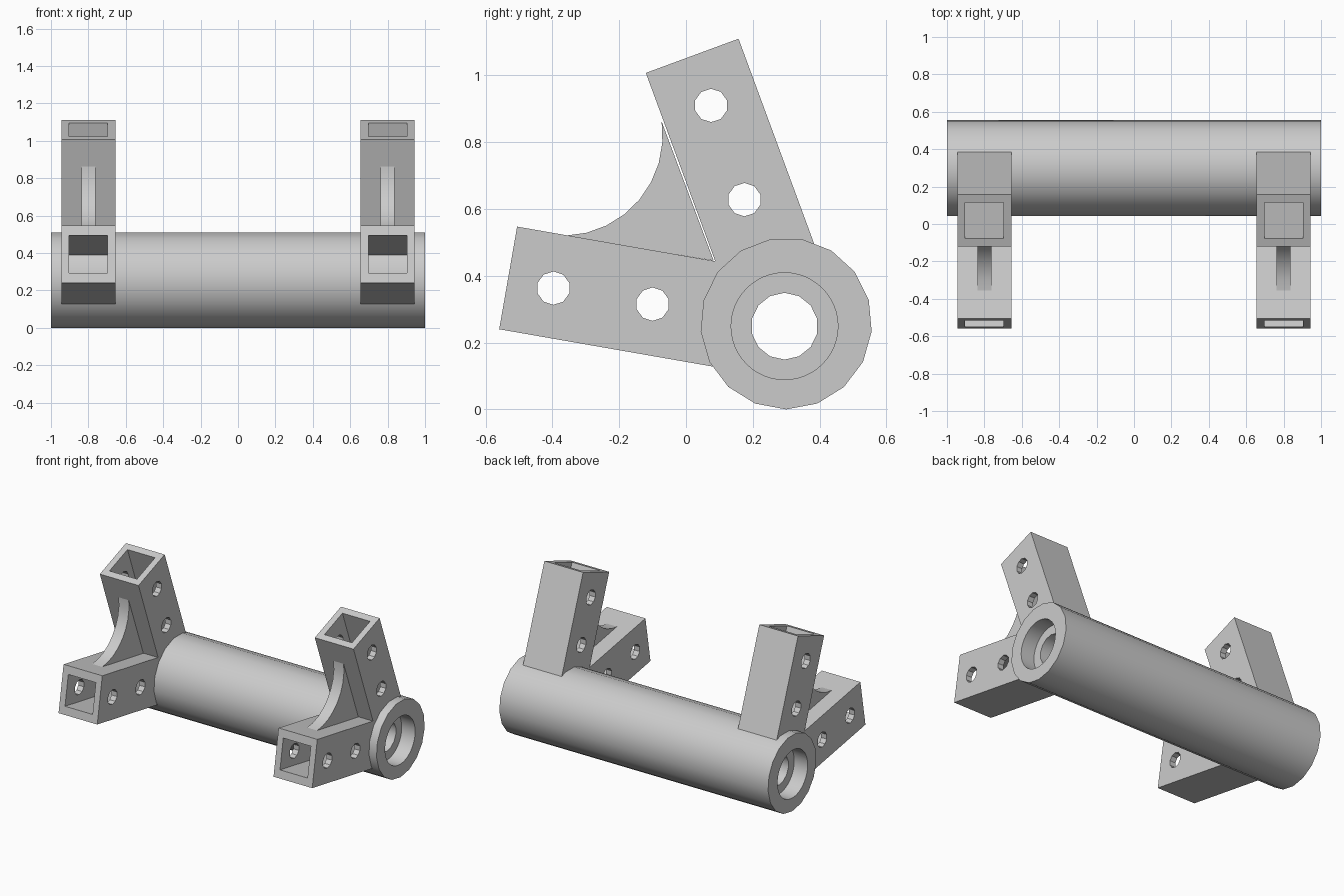
import bpy, bmesh, math
from math import cos, sin, radians, tau

old = bpy.data.objects.get("Cube")
if old:
    bpy.data.objects.remove(old, do_unlink=True)

grey = bpy.data.materials.new("light grey plastic")
grey.use_nodes = True
colour = (0.6, 0.6, 0.6, 1)
grey.diffuse_color = colour
grey.node_tree.nodes["Principled BSDF"].inputs["Base Color"].default_value = colour


def prism(name, outline, x, width):
    """Extrude a (y, z) outline along x, centred on x."""
    bm = bmesh.new()
    near = [bm.verts.new((x - width / 2, y, z)) for y, z in outline]
    face = bm.faces.new(near)
    out = bmesh.ops.extrude_face_region(bm, geom=[face])
    moved = [v for v in out["geom"] if isinstance(v, bmesh.types.BMVert)]
    bmesh.ops.translate(bm, verts=moved, vec=(width, 0, 0))
    bmesh.ops.recalc_face_normals(bm, faces=bm.faces)
    mesh = bpy.data.meshes.new(name)
    bm.to_mesh(mesh)
    bm.free()
    mesh.materials.append(grey)
    ob = bpy.data.objects.new(name, mesh)
    bpy.context.collection.objects.link(ob)
    return ob


def circle(centre, radius, sides, start=-90):
    angles = [radians(start) + tau * i / sides for i in range(sides)]
    return [(centre[0] + radius * cos(a), centre[1] + radius * sin(a)) for a in angles]


def beam(end, direction, half, start, stop):
    """Rectangle running from the middle of an arm's open end along a direction."""
    (y, z), (dy, dz) = end, direction
    return [(y + dy * s - dz * h, z + dz * s + dy * h)
            for s, h in ((start, -half), (stop, -half), (stop, half), (start, half))]


def activate(ob):
    bpy.ops.object.select_all(action="DESELECT")
    ob.select_set(True)
    bpy.context.view_layer.objects.active = ob


def cut(ob, cutters):
    activate(ob)
    for cutter in cutters:
        mod = ob.modifiers.new("cut", "BOOLEAN")
        mod.operation, mod.solver, mod.object = "DIFFERENCE", "EXACT", cutter
        bpy.ops.object.modifier_apply(modifier=mod.name)
        bpy.data.objects.remove(cutter, do_unlink=True)


def smooth(ob):
    activate(ob)
    bpy.ops.object.shade_smooth_by_angle(angle=radians(30))


# Main tube with a through bore and a counterbore at each end
bore = (0.295, 0.249)
tube = prism("tube", circle((0.3, 0.257), 0.257, 17), 0, 2)
cut(tube, [prism("bore", circle(bore, 0.1, 14), 0, 2.2)]
    + [prism("counterbore", circle(bore, 0.16, 48), s, 0.2) for s in (-1, 1)])
smooth(tube)

# Arms: open end, direction towards the tube, half height, side holes
arms = {
    "upper_arm": ((0.0185, 1.0585), (0.346, -0.938), 0.148, [(0.075, 0.91), (0.175, 0.628)]),
    "lower_arm": ((-0.5325, 0.3935), (0.985, -0.172), 0.156, [(-0.397, 0.363), (-0.1, 0.315)]),
}

# Gusset outline: concave arc closed at the corner where the arms meet
web = [(-0.37 + 0.3 * cos(radians(a)), 0.82 + 0.3 * sin(radians(a)))
       for a in range(-88, 10, 12)] + [(0.083, 0.445)]

for side, x in (("left", 0.8), ("right", -0.8)):
    for name, (end, direction, half, holes) in arms.items():
        arm = prism(f"{side}_{name}", beam(end, direction, half, 0, 0.68), x, 0.288)
        socket = prism("socket", beam(end, direction, 0.102, -0.1, 0.8), x, 0.205)
        cut(arm, [socket] + [prism("hole", circle(h, 0.05, 10), x, 0.4) for h in holes])
        smooth(arm)
    smooth(prism(f"{side}_gusset", web, x, 0.075))
